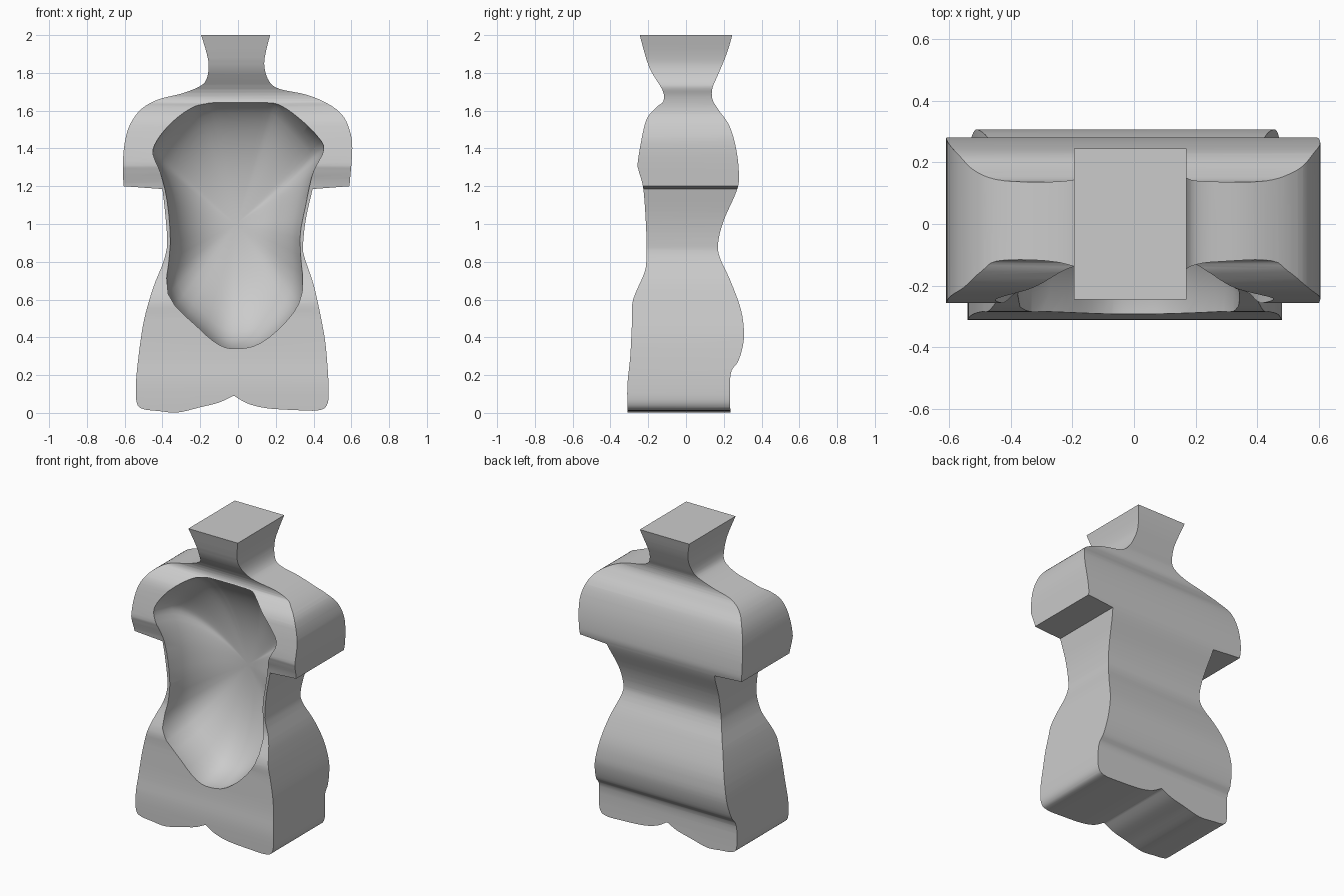
import bpy, bmesh
from mathutils import Vector

if "Cube" in bpy.data.objects:
    bpy.data.objects.remove(bpy.data.objects["Cube"])


def spline(pts, n=4, closed=False):
    """Catmull-Rom curve through 2D points."""
    p = [Vector(q) for q in pts]
    p = [p[-1]] + p + p[:2] if closed else [p[0]] + p + [p[-1]]
    out = []
    for a, b, c, d in zip(p, p[1:], p[2:], p[3:]):
        for i in range(n):
            t = i / n
            out.append(0.5 * (2 * b + (c - a) * t + (2 * a - 5 * b + 4 * c - d) * t * t
                              + (3 * b - a - 3 * c + d) * t ** 3))
    return out if closed else out + [p[-1]]


def loft(name, rings):
    """Closed solid through equal-length rings."""
    bm = bmesh.new()
    vs = [[bm.verts.new(v) for v in r] for r in rings]
    for a, b in zip(vs, vs[1:]):
        for i in range(len(a)):
            j = (i + 1) % len(a)
            bm.faces.new((a[i], a[j], b[j], b[i]))
    bm.faces.new(vs[0])
    bm.faces.new(vs[-1])
    bmesh.ops.recalc_face_normals(bm, faces=bm.faces)
    me = bpy.data.meshes.new(name)
    bm.to_mesh(me)
    bm.free()
    ob = bpy.data.objects.new(name, me)
    bpy.context.collection.objects.link(ob)
    return ob


def boolean(target, cutter, op):
    m = target.modifiers.new(op, 'BOOLEAN')
    m.operation, m.object, m.solver = op, cutter, 'EXACT'
    bpy.context.view_layer.objects.active = target
    bpy.ops.object.modifier_apply(modifier=m.name)
    bpy.data.objects.remove(cutter)


# Front silhouette (x, z): smooth runs joined at sharp corners
left_arm = [(-.195, 2), (-.165, 1.9), (-.155, 1.83), (-.17, 1.76), (-.21, 1.725), (-.3, 1.69),
            (-.42, 1.66), (-.51, 1.61), (-.57, 1.53), (-.6, 1.43), (-.61, 1.3), (-.605, 1.2)]
left_side = [(-.4, 1.185), (-.385, 1.05), (-.375, .9), (-.395, .8), (-.45, .66), (-.5, .48),
             (-.53, .27), (-.54, .15), (-.535, .05), (-.5, .02), (-.42, .01), (-.32, .002),
             (-.2, .03), (-.1, .055), (-.025, .09)]
right_side = [(-.02, .09), (.05, .05), (.15, .025), (.3, .015), (.42, .013), (.47, .04),
              (.48, .13), (.465, .35), (.44, .5), (.4, .68), (.35, .83), (.345, .9),
              (.36, 1.03), (.395, 1.185)]
right_arm = [(.59, 1.2), (.605, 1.4), (.59, 1.5), (.55, 1.58), (.47, 1.64), (.36, 1.685),
             (.22, 1.715), (.165, 1.755), (.14, 1.83), (.145, 1.9), (.17, 2)]
front = [p for run in (left_arm, left_side, right_side, right_arm) for p in spline(run)]

# Side silhouette (y, z)
chest = [(-.245, 2.0), (-.195, 1.83), (-.125, 1.71), (-.12, 1.65), (-.155, 1.62), (-.2, 1.57),
         (-.225, 1.5), (-.255, 1.33), (-.25, 1.28), (-.225, 1.18), (-.21, .95), (-.21, .8),
         (-.225, .73), (-.28, .6), (-.285, .5), (-.295, .3), (-.31, .15), (-.31, -.01)]
back = [(.235, -.01), (.235, .2), (.275, .27), (.3, .35), (.307, .43), (.29, .55), (.235, .7),
        (.18, .82), (.17, .9), (.2, 1.02), (.27, 1.18), (.28, 1.27), (.265, 1.4), (.23, 1.52),
        (.175, 1.6), (.14, 1.66), (.14, 1.72), (.165, 1.78), (.215, 1.9), (.245, 2.0)]
# extend past the top so the front silhouette caps it
side = [Vector((-.245, 2.1))] + spline(chest) + spline(back) + [Vector((.245, 2.1))]

# Torso: crossing of the two extruded silhouettes
torso = loft("torso_form", [[(p.x, y, p.y) for p in front] for y in (-.5, .5)])
prism = loft("side_cutter", [[(x, p.x, p.y) for p in side] for x in (-.8, .8)])
boolean(torso, prism, 'INTERSECT')

# Hollow front: rounded bowl following the opening outline
opening = spline([(-.12, 1.68), (.15, 1.68), (.23, 1.66), (.33, 1.56), (.44, 1.44), (.45, 1.38),
                  (.42, 1.32), (.39, 1.25), (.355, 1.08), (.33, .92), (.34, .64), (.26, .49),
                  (.12, .37), (0, .34), (-.1, .36), (-.22, .46), (-.37, .63), (-.36, .9),
                  (-.375, 1.12), (-.41, 1.27), (-.45, 1.37), (-.43, 1.44), (-.36, 1.53),
                  (-.25, 1.64), (-.18, 1.67)], 3, True)
mid = Vector((-.01, 1.0))
steps = [(-.5, 1.0)]
for i in range(15):
    s = 1 - i / 14 * .97
    steps.append((-.22 + .34 * (1 - s ** 2.3) ** .55, s))
bowl = loft("bowl_cutter", [[(q.x, y, q.y) for q in (mid + (p - mid) * s for p in opening)]
                            for y, s in steps])
boolean(torso, bowl, 'DIFFERENCE')

# Smooth shading with sharp silhouette edges
bpy.ops.object.select_all(action='DESELECT')
torso.select_set(True)
bpy.context.view_layer.objects.active = torso
bpy.ops.object.shade_smooth_by_angle(angle=0.6)
